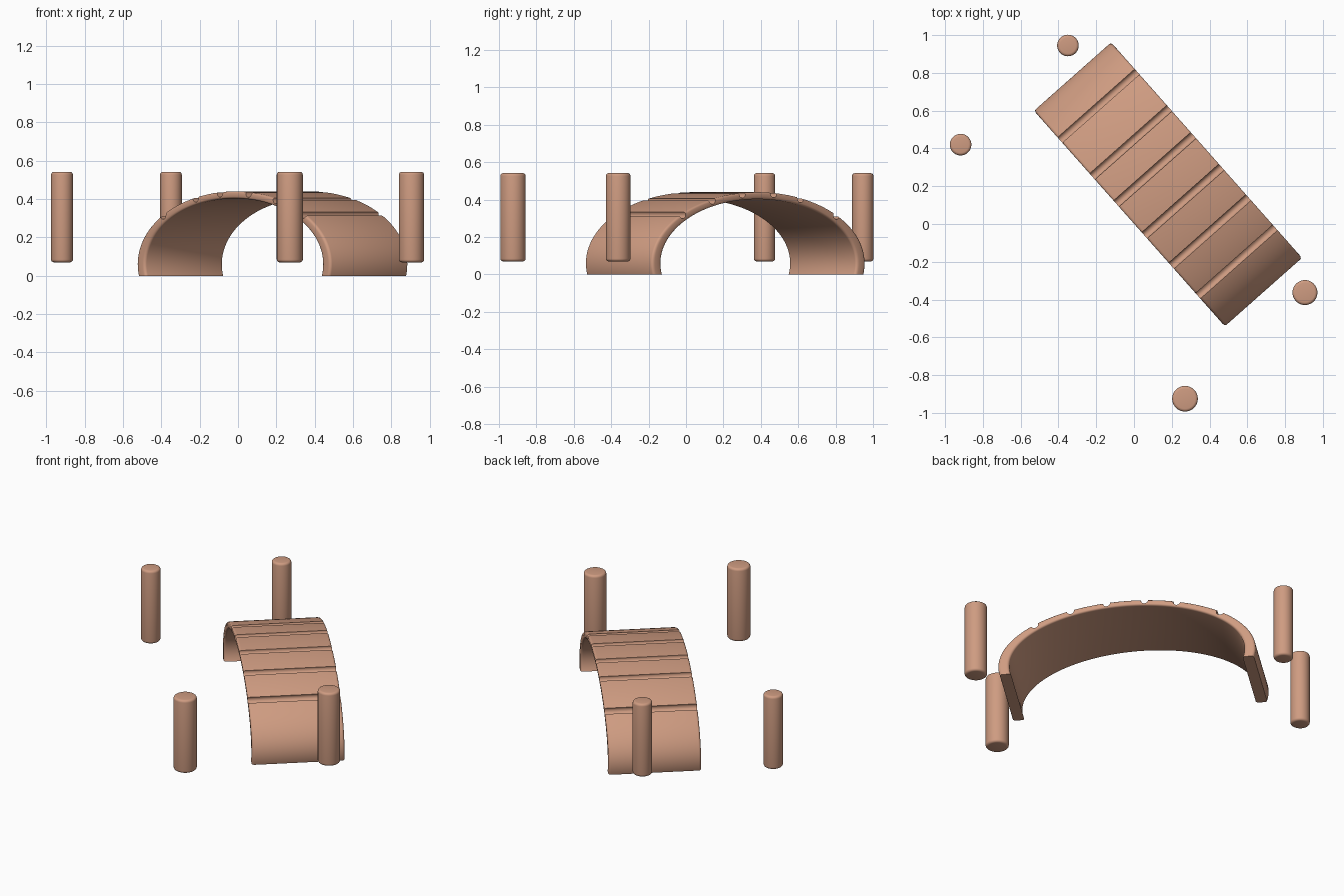
import bpy, bmesh
from math import sin, cos, pi, sqrt, atan2
from mathutils import Matrix, Vector

if "Cube" in bpy.data.objects:
    bpy.data.objects.remove(bpy.data.objects["Cube"])

mat = bpy.data.materials.new("terracotta")
mat.diffuse_color = (0.62, 0.33, 0.22, 1)
mat.use_nodes = True
mat.node_tree.nodes["Principled BSDF"].inputs["Base Color"].default_value = mat.diffuse_color

ANGLE = atan2(-1.14, 1.01)            # direction of the arch's span
PLACE = Matrix.Translation((0.18, 0.21, 0)) @ Matrix.Rotation(ANGLE, 4, 'Z')
HALF_W, CZ = 0.273, 0.06
A_OUT, H_OUT = 0.762, 0.38            # outer ellipse
A_IN, H_IN = 0.697, 0.343             # inner ellipse


def finish(name, bm, matrix=Matrix()):
    bmesh.ops.recalc_face_normals(bm, faces=bm.faces)
    me = bpy.data.meshes.new(name)
    bm.to_mesh(me)
    bm.free()
    ob = bpy.data.objects.new(name, me)
    ob.matrix_world = matrix
    bpy.context.collection.objects.link(ob)
    me.materials.append(mat)
    return ob


def smooth(ob):
    bpy.ops.object.select_all(action='DESELECT')
    ob.select_set(True)
    bpy.context.view_layer.objects.active = ob
    bpy.ops.object.shade_smooth_by_angle(angle=0.6)


# Arch: rounded-corner cross-section swept along a half ellipse
section = []
for sw, st, start in ((1, 1, 0), (-1, 1, pi / 2), (-1, -1, pi), (1, -1, 1.5 * pi)):
    for k in range(4):
        a = start + k * pi / 6
        section.append((sw * (HALF_W - 0.014) + 0.014 * cos(a),
                        0.5 + st * 0.24 + 0.26 * sin(a)))
bm = bmesh.new()
rings = []
N = 96
for i in range(N + 1):
    th = -0.22 + (pi + 0.44) * i / N
    rings.append([bm.verts.new((
        (A_IN + (A_OUT - A_IN) * t) * cos(th), w,
        CZ + (H_IN + (H_OUT - H_IN) * t) * sin(th))) for w, t in section])
M = len(section)
for r0, r1 in zip(rings, rings[1:]):
    for j in range(M):
        bm.faces.new((r0[j], r0[(j + 1) % M], r1[(j + 1) % M], r1[j]))
# flat feet on the ground
bmesh.ops.bisect_plane(bm, geom=bm.verts[:] + bm.edges[:] + bm.faces[:],
                       plane_co=(0, 0, 0), plane_no=(0, 0, 1), clear_inner=True)
bmesh.ops.holes_fill(bm, edges=[e for e in bm.edges if e.is_boundary], sides=0)
arch = finish("bridge_arch", bm, PLACE)

# Round grooves across the top of the arch
bm = bmesh.new()
for s in (-0.555, -0.297, -0.105, 0.12, 0.335, 0.548):
    z = H_OUT * sqrt(1 - (s / A_OUT) ** 2)
    n = Vector((s / A_OUT ** 2, 0, z / H_OUT ** 2)).normalized()
    c = Vector((s, 0, CZ + z)) - n * 0.004
    bmesh.ops.create_cone(bm, cap_ends=True, segments=24, radius1=0.022, radius2=0.022,
                          depth=0.8, matrix=Matrix.Translation(c) @ Matrix.Rotation(pi / 2, 4, 'X'))
cutter = finish("groove_cutter", bm, PLACE)
mod = arch.modifiers.new("grooves", 'BOOLEAN')
mod.object = cutter
mod.operation = 'DIFFERENCE'
mod.solver = 'EXACT'
bpy.context.view_layer.objects.active = arch
bpy.ops.object.modifier_apply(modifier=mod.name)
bpy.data.objects.remove(cutter)
smooth(arch)

# Four free-standing posts with softened rims
posts = (("back_post", -0.35, 0.945, 0.057), ("left_post", -0.918, 0.42, 0.057),
         ("right_post", 0.905, -0.363, 0.066), ("front_post", 0.27, -0.925, 0.068))
for name, x, y, r in posts:
    bm = bmesh.new()
    bmesh.ops.create_cone(bm, cap_ends=True, segments=48, radius1=r, radius2=r, depth=0.472)
    rims = [e for e in bm.edges if abs(e.verts[0].co.z - e.verts[1].co.z) < 1e-4]
    bmesh.ops.bevel(bm, geom=rims, offset=0.015, segments=4, profile=0.5, affect='EDGES')
    smooth(finish(name, bm, Matrix.Translation((x, y, 0.306))))
